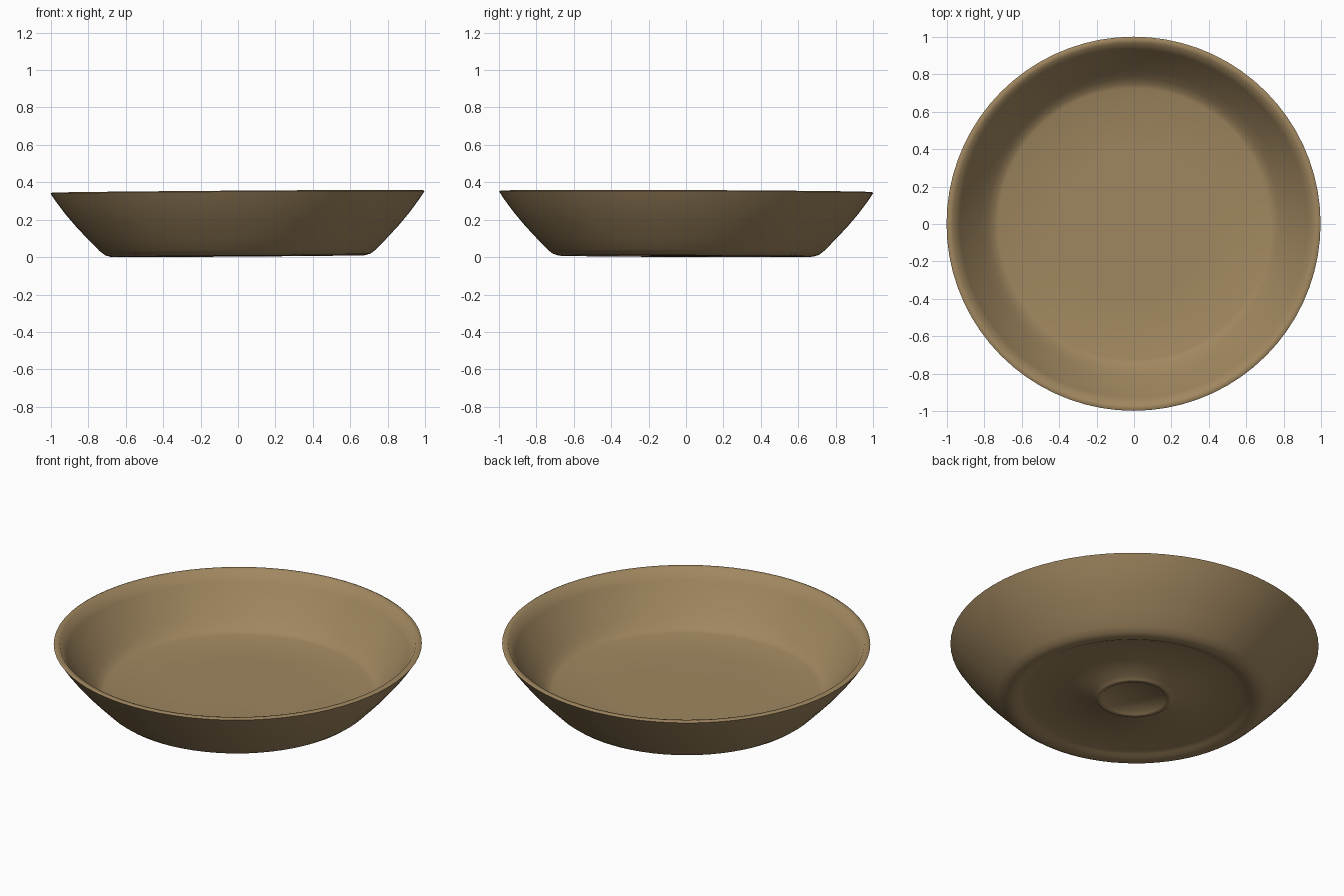
import bpy, bmesh, math
from mathutils import Matrix, Vector

cube = bpy.data.objects.get("Cube")
if cube:
    bpy.data.objects.remove(cube)

clay = bpy.data.materials.new("tan clay")
clay.use_nodes = True
colour = (0.35, 0.24, 0.115, 1)
clay.diffuse_color = colour
clay.node_tree.nodes["Principled BSDF"].inputs["Base Color"].default_value = colour

# Cross-section (radius, height) from the underside centre, round the rim, to the inner centre
underside = [(0, .025), (.16, .025), (.175, .01), (.19, .005), (.205, .01), (.22, .025),
             (.59, .025), (.62, .018), (.645, .006), (.68, .004)]
outer_wall = [(.71, .013), (.74, .036), (.8, .098), (.86, .162), (.92, .233), (.97, .3)]
rim = [(1, .345), (.99, .35), (.967, .348)]
inside = [(.93, .288), (.88, .222), (.82, .143), (.78, .1), (.75, .075), (.725, .066), (.4, .064), (0, .064)]

# Spin the cross-section into a closed dish
bm = bmesh.new()
verts = [bm.verts.new((r, 0, z)) for r, z in underside + outer_wall + rim + inside]
edges = [bm.edges.new(pair) for pair in zip(verts, verts[1:])]
bmesh.ops.spin(bm, geom=verts + edges, cent=(0, 0, 0), axis=(0, 0, 1),
               angle=math.tau, steps=72, use_merge=True)
bmesh.ops.remove_doubles(bm, verts=bm.verts, dist=0.0005)
bmesh.ops.recalc_face_normals(bm, faces=bm.faces)

# Slight hand-made lean, then rest on the ground
lean = Matrix.Rotation(-0.007, 3, 'Y') @ Matrix.Rotation(-0.004, 3, 'X')
bmesh.ops.rotate(bm, verts=bm.verts, cent=(0, 0, 0), matrix=lean)
lowest = min(v.co.z for v in bm.verts)
bmesh.ops.translate(bm, verts=bm.verts, vec=Vector((0, 0, -lowest)))

mesh = bpy.data.meshes.new("dish")
bm.to_mesh(mesh)
bm.free()
dish = bpy.data.objects.new("dish", mesh)
bpy.context.collection.objects.link(dish)
mesh.materials.append(clay)

# Smooth shading all over
bpy.ops.object.select_all(action='DESELECT')
dish.select_set(True)
bpy.context.view_layer.objects.active = dish
bpy.ops.object.shade_smooth_by_angle(angle=math.radians(75))
